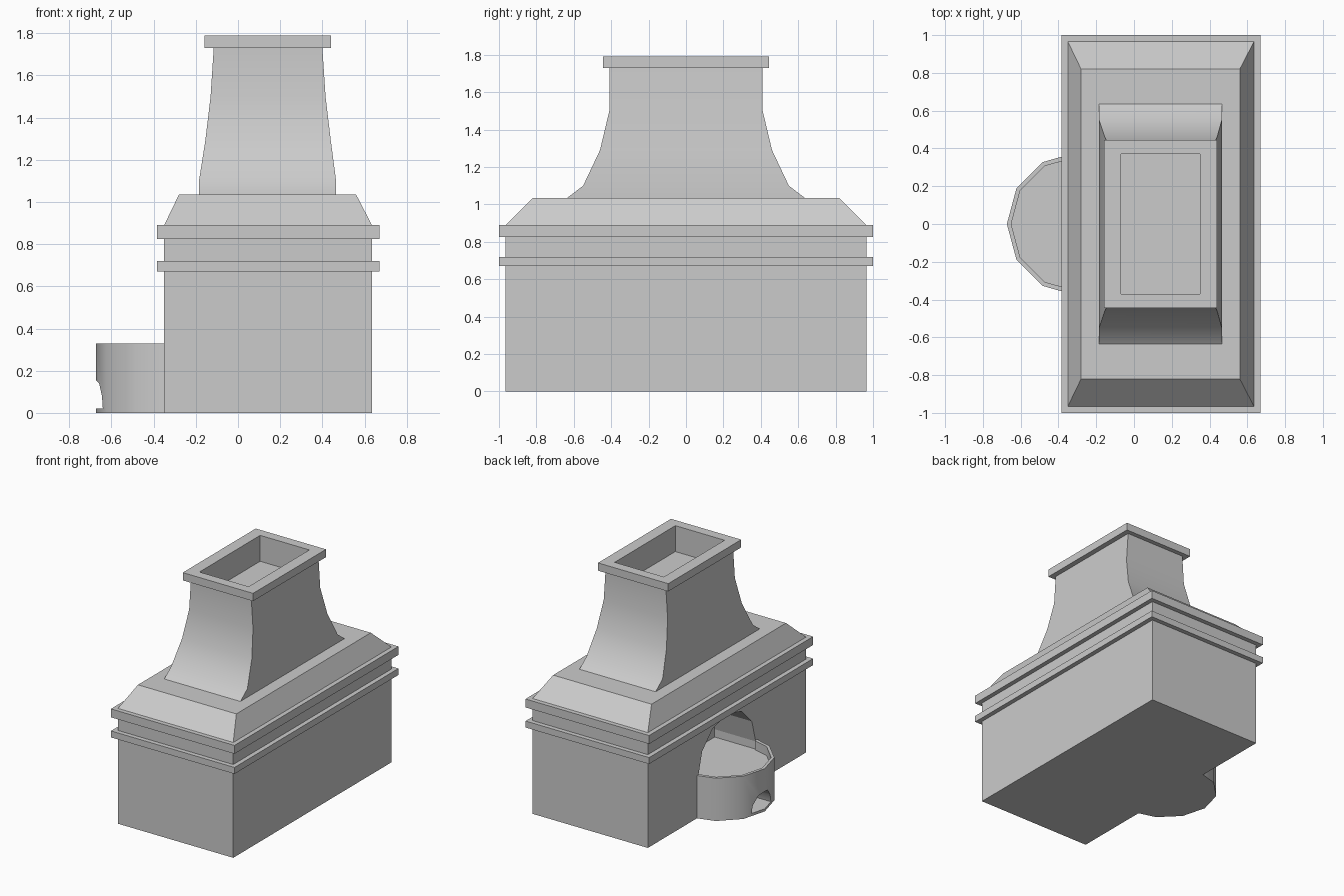
import bpy, bmesh
from math import pi, sin, cos, radians

if "Cube" in bpy.data.objects:
    bpy.data.objects.remove(bpy.data.objects["Cube"])


def loft(name, rings):
    """Closed solid through rings of 3D points."""
    bm = bmesh.new()
    loops = [[bm.verts.new(p) for p in ring] for ring in rings]
    n = len(loops[0])
    for a, b in zip(loops, loops[1:]):
        for i in range(n):
            j = (i + 1) % n
            bm.faces.new((a[i], a[j], b[j], b[i]))
    bm.faces.new(loops[0][::-1])
    bm.faces.new(loops[-1])
    bmesh.ops.recalc_face_normals(bm, faces=bm.faces)
    mesh = bpy.data.meshes.new(name)
    bm.to_mesh(mesh)
    bm.free()
    ob = bpy.data.objects.new(name, mesh)
    bpy.context.collection.objects.link(ob)
    return ob


def rect(x0, x1, y, z):
    return [(x0, -y, z), (x1, -y, z), (x1, y, z), (x0, y, z)]


def box(name, x0, x1, y, z0, z1):
    return loft(name, [rect(x0, x1, y, z0), rect(x0, x1, y, z1)])


def prism_x(name, outline, x0, x1):
    """Extrude a (y, z) outline along x."""
    return loft(name, [[(x, y, z) for y, z in outline] for x in (x0, x1)])


def activate(ob):
    bpy.ops.object.select_all(action='DESELECT')
    ob.select_set(True)
    bpy.context.view_layer.objects.active = ob


def cut(ob, cutter):
    cutter.hide_render = True
    mod = ob.modifiers.new("cut", 'BOOLEAN')
    mod.operation = 'DIFFERENCE'
    mod.solver = 'EXACT'
    mod.object = cutter
    activate(ob)
    bpy.ops.object.modifier_apply(modifier=mod.name)
    bpy.data.objects.remove(cutter, do_unlink=True)


def smooth(ob):
    activate(ob)
    bpy.ops.object.shade_smooth_by_angle(angle=radians(35))


# Body with an arched recess on its left side
FLOOR, RIM = 0.26, 0.33
body = box("body", -0.35, 0.635, 0.965, 0, 0.89)
arch = [(0.35 * cos(i * pi / 6), 0.32 + 0.345 * sin(i * pi / 6)) for i in range(7)]
cut(body, prism_x("recess_cutter", arch + [(-0.35, FLOOR), (0.35, FLOOR)], -0.5, 0.0))

# Two ledges around the body
box("lower_ledge", -0.385, 0.67, 1.0, 0.67, 0.72)
box("upper_ledge", -0.385, 0.67, 1.0, 0.825, 0.89)

# Sloped shoulder
loft("shoulder", [rect(-0.35, 0.635, 0.965, 0.89), rect(-0.28, 0.56, 0.82, 1.035)])

# Flared chimney and its rim, hollow at the top
flare = [(-0.185, 0.465, 0.635, 1.035), (-0.185, 0.465, 0.55, 1.10),
         (-0.155, 0.44, 0.46, 1.29), (-0.13, 0.415, 0.41, 1.50),
         (-0.115, 0.40, 0.41, 1.73)]
chimney = loft("chimney", [rect(*r) for r in flare])
rim = box("chimney_rim", -0.16, 0.44, 0.445, 1.73, 1.79)
for part in (chimney, rim):
    cut(part, box("flue_cutter", -0.07, 0.35, 0.37, 1.59, 1.9))
smooth(chimney)

# Half-round basin in front of the recess
CX = -0.295


def circle(r, z, steps):
    return [(CX + r * cos(i * pi / 6), r * sin(i * pi / 6), z) for i in steps]


def basin_ring(z):
    return [(-0.35, 0.366, z)] + circle(0.378, z, range(4, 9)) + [(-0.35, -0.366, z)]


basin = loft("basin", [basin_ring(0), basin_ring(RIM)])
cut(basin, loft("bowl_cutter", [circle(0.355, z, range(12)) for z in (FLOOR, 0.5)]))
vent = [(-0.12, 0.02), (0.12, 0.02), (0.105, 0.08), (0.055, 0.14),
        (0, 0.155), (-0.055, 0.14), (-0.105, 0.08)]
cut(basin, prism_x("vent_cutter", vent, -0.8, -0.45))
smooth(basin)
